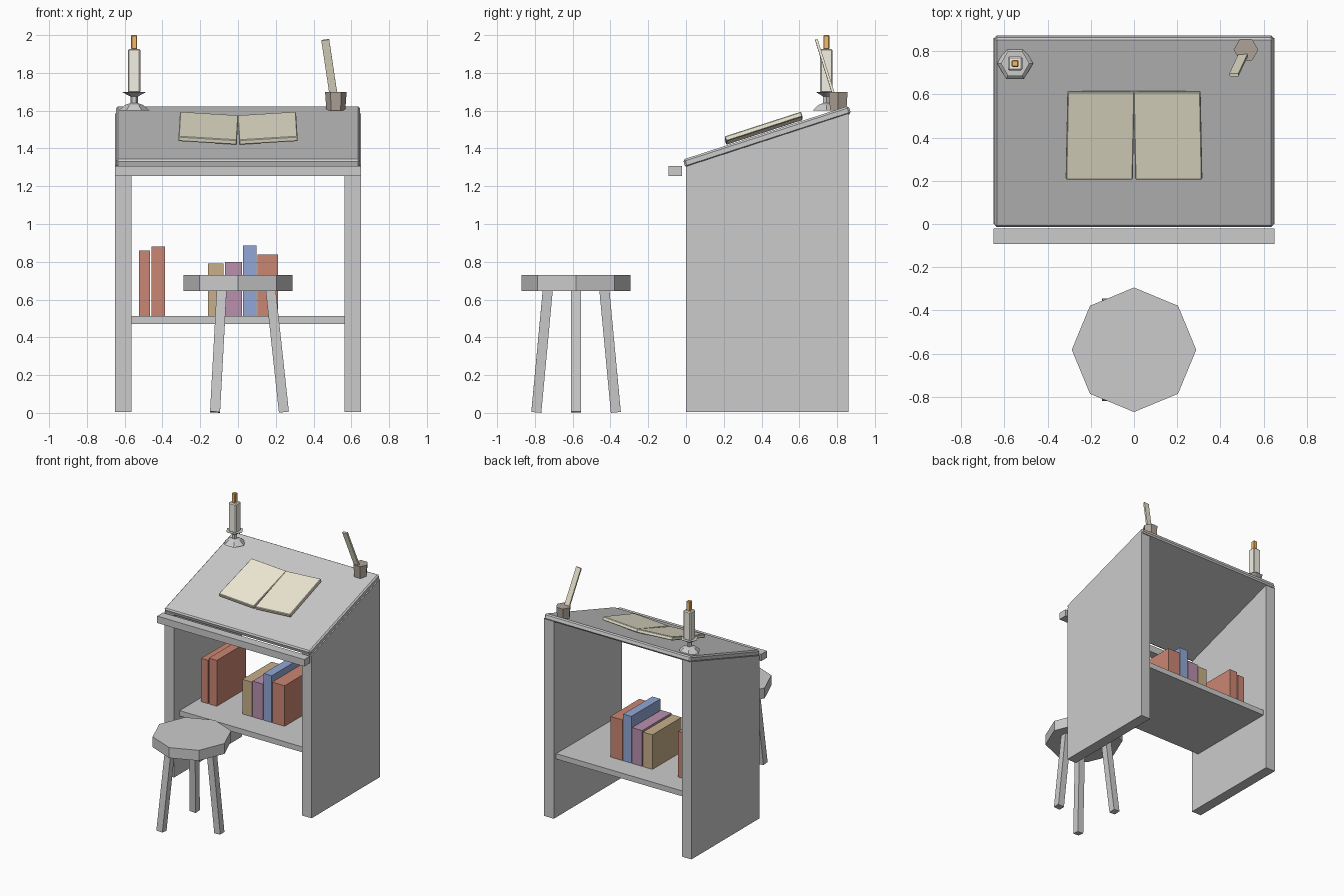
import bpy, bmesh, math
from mathutils import Vector

if "Cube" in bpy.data.objects:
    bpy.data.objects.remove(bpy.data.objects["Cube"])

SLOPE = math.radians(18)


def material(name, rgb):
    m = bpy.data.materials.new(name)
    m.diffuse_color = (*rgb, 1)
    m.use_nodes = True
    m.node_tree.nodes["Principled BSDF"].inputs["Base Color"].default_value = m.diffuse_color
    return m


def make(name, bm, mat=None):
    bmesh.ops.recalc_face_normals(bm, faces=bm.faces)
    me = bpy.data.meshes.new(name)
    bm.to_mesh(me)
    bm.free()
    ob = bpy.data.objects.new(name, me)
    bpy.context.collection.objects.link(ob)
    if mat:
        me.materials.append(mat)
    return ob


def box(name, center, size, mat=None, bevel=0):
    bm = bmesh.new()
    bmesh.ops.create_cube(bm, size=1)
    bmesh.ops.scale(bm, vec=size, verts=bm.verts)
    if bevel:
        bmesh.ops.bevel(bm, geom=bm.edges[:], offset=bevel, segments=1, affect='EDGES')
    ob = make(name, bm, mat)
    ob.location = center
    return ob


def span(name, x, y, z, mat=None, bevel=0):
    """Box given by its (min, max) on each axis."""
    c = [(a + b) / 2 for a, b in (x, y, z)]
    return box(name, c, [b - a for a, b in (x, y, z)], mat, bevel)


def bar(name, p, q, width, depth, mat=None):
    """Straight stick from p to q."""
    p, q = Vector(p), Vector(q)
    ob = box(name, (p + q) / 2, (width, depth, (q - p).length), mat)
    ob.rotation_euler = Vector((0, 0, 1)).rotation_difference(q - p).to_euler()
    return ob


def lathe(name, center, profile, sides, mat=None):
    """Closed faceted turning from (radius, z) points."""
    bm = bmesh.new()
    rings = [[bm.verts.new((center[0] + r * math.cos(2 * math.pi * i / sides),
                            center[1] + r * math.sin(2 * math.pi * i / sides), z))
              for i in range(sides)] for r, z in profile]
    for a, b in zip(rings, rings[1:]):
        for i in range(sides):
            j = (i + 1) % sides
            bm.faces.new((a[i], a[j], b[j], b[i]))
    bm.faces.new(rings[0])
    bm.faces.new(rings[-1])
    return make(name, bm, mat)


red = material("red_cloth", (0.6, 0.24, 0.17))
tan = material("tan_cloth", (0.58, 0.43, 0.25))
plum = material("plum_cloth", (0.48, 0.28, 0.42))
blue = material("blue_cloth", (0.29, 0.39, 0.68))
paper = material("paper", (0.88, 0.84, 0.67))
wax = material("wax", (0.9, 0.87, 0.78))
fire = material("fire", (0.9, 0.5, 0.15))
ink = material("ink_pot_clay", (0.42, 0.36, 0.31))

# Side panels with sloped tops
for side, x0 in (("left", -0.65), ("right", 0.565)):
    bm = bmesh.new()
    outline = [(0, 0.006), (0.86, 0.006), (0.86, 1.585), (0, 1.305)]
    face = bm.faces.new([bm.verts.new((x0, y, z)) for y, z in outline])
    ext = bmesh.ops.extrude_face_region(bm, geom=[face])
    verts = [v for v in ext["geom"] if isinstance(v, bmesh.types.BMVert)]
    bmesh.ops.translate(bm, vec=(0.085, 0, 0), verts=verts)
    make(side + "_side_panel", bm)

# Sloped writing top, front ledge and shelf
top = box("writing_top", (0, 0.429, 1.462), (1.29, 0.922, 0.045), bevel=0.01)
top.rotation_euler.x = SLOPE
span("front_ledge", (-0.65, 0.65), (-0.092, -0.02), (1.253, 1.308))
span("shelf", (-0.567, 0.567), (0.07, 0.83), (0.471, 0.514))

# Books on the shelf
books = [(-0.525, -0.465, 0.86, red), (-0.457, -0.387, 0.88, red),
         (-0.16, -0.077, 0.79, tan), (-0.07, 0.02, 0.80, plum),
         (0.027, 0.098, 0.887, blue), (0.103, 0.212, 0.838, red)]
for i, (x0, x1, z1, mat) in enumerate(books):
    span(f"shelf_book_{i + 1}", (x0, x1), (0.285, 0.652), (0.514, z1), mat)

# Open book: two page blocks tilted into a shallow V
for side, s in (("left", -1), ("right", 1)):
    page = box(side + "_page_block", (s * 0.157, 0.411, 1.507), (0.31, 0.425, 0.027),
               paper, bevel=0.004)
    page.rotation_euler = (SLOPE, -s * math.radians(3.5), 0)

# Candlestick, candle and flame
cx, cy = -0.55, 0.743
lathe("candlestick", (cx, cy), [(0.083, 1.60), (0.048, 1.63), (0.02, 1.64),
                                (0.02, 1.675), (0.066, 1.70)], 6)
span("candle", (cx - 0.033, cx + 0.033), (cy - 0.033, cy + 0.033), (1.695, 1.927), wax, 0.007)
span("flame", (cx - 0.016, cx + 0.016), (cy - 0.016, cy + 0.016), (1.925, 2.0), fire, 0.004)

# Ink pot and quill
lathe("ink_pot", (0.518, 0.806), [(0.05, 1.60), (0.057, 1.698)], 6, ink)
bar("quill", (0.509, 0.79, 1.66), (0.462, 0.69, 1.975), 0.042, 0.014, paper)

# Stool: octagonal seat on three splayed legs
sy = -0.582
lathe("stool_seat", (0, sy), [(0.288, 0.646), (0.288, 0.729)], 8)
for i in range(3):
    a = 2 * math.pi * i / 3
    c, s = math.cos(a), math.sin(a)
    bar(f"stool_leg_{i + 1}", (0.243 * c, sy + 0.243 * s, 0.004),
        (0.172 * c, sy + 0.172 * s, 0.66), 0.053, 0.053)
